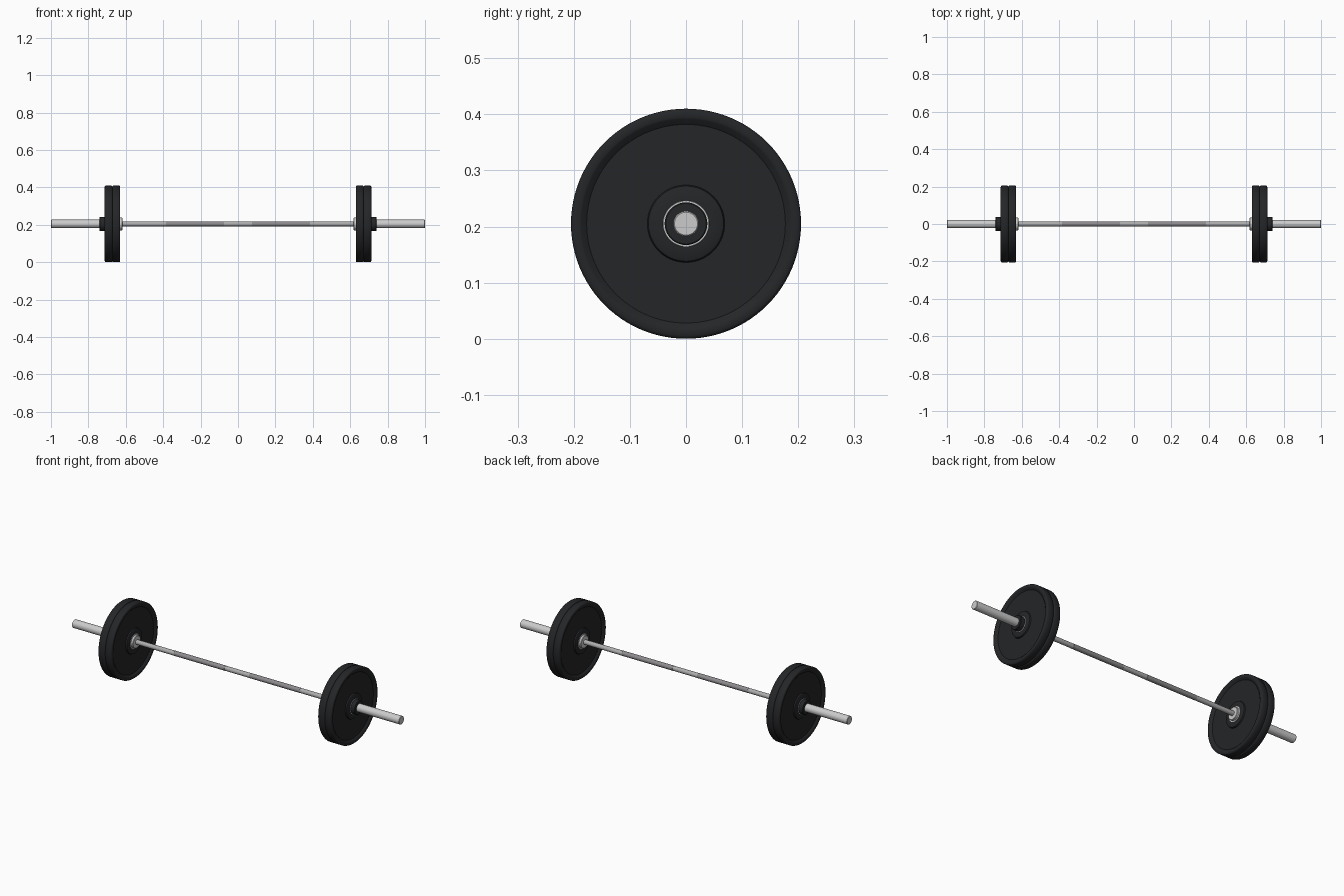
import bpy, bmesh, math
from mathutils import Matrix

if "Cube" in bpy.data.objects:
    bpy.data.objects.remove(bpy.data.objects["Cube"])

CZ = 0.205  # height of the bar axis = plate radius


def material(name, rgb):
    m = bpy.data.materials.new(name)
    m.diffuse_color = (*rgb, 1)
    m.use_nodes = True
    m.node_tree.nodes["Principled BSDF"].inputs["Base Color"].default_value = m.diffuse_color
    return m


RUBBER = material("black_rubber", (0.018, 0.019, 0.021))
STEEL = material("steel", (0.62, 0.62, 0.62))
BAR = material("bar_steel", (0.42, 0.42, 0.43))
KNURL = material("knurled_steel", (0.27, 0.26, 0.27))


def lathe(name, profile, mat, x=0.0, side=1, closed=False, segs=96):
    """Revolve (x, radius) points around the bar axis."""
    bm = bmesh.new()
    pts = [bm.verts.new((side * (x + px), 0, r)) for px, r in profile]
    edges = [bm.edges.new(p) for p in zip(pts, pts[1:])]
    if closed:
        edges.append(bm.edges.new((pts[-1], pts[0])))
    bmesh.ops.spin(bm, geom=pts + edges, cent=(0, 0, 0), axis=(1, 0, 0),
                   angle=2 * math.pi, steps=segs, use_duplicate=False)
    bmesh.ops.remove_doubles(bm, verts=bm.verts, dist=1e-5)
    bmesh.ops.recalc_face_normals(bm, faces=bm.faces)
    bmesh.ops.translate(bm, verts=bm.verts, vec=(0, 0, CZ))
    me = bpy.data.meshes.new(name)
    bm.to_mesh(me)
    bm.free()
    ob = bpy.data.objects.new(name, me)
    bpy.context.collection.objects.link(ob)
    me.materials.append(mat)
    bpy.ops.object.select_all(action='DESELECT')
    ob.select_set(True)
    bpy.context.view_layer.objects.active = ob
    bpy.ops.object.shade_smooth_by_angle(angle=math.radians(35))
    return ob


def rod(x0, x1, r, c):
    """Solid rod profile with chamfered ends."""
    return [(x0, 0), (x0, r - c), (x0 + c, r), (x1 - c, r), (x1, r - c), (x1, 0)]


def tube(x0, x1, ri, ro, c):
    """Ring profile with chamfered outer edges."""
    return [(x0, ri), (x0, ro - c), (x0 + c, ro), (x1 - c, ro), (x1, ro - c), (x1, ri)]


# Half plate profile: bore, hub, recessed web, rim, rounded tread
H = 0.0205
half = [(H, 0.040), (H, 0.064), (H - 0.002, 0.067), (H - 0.009, 0.069),
        (H - 0.009, 0.177), (H - 0.001, 0.187), (H, 0.189), (H, 0.199),
        (H - 0.002, 0.203), (H - 0.005, CZ)]
plate = half + [(-px, r) for px, r in reversed(half)]

# Shaft
lathe("shaft", rod(-0.63, 0.63, 0.0128, 0.001), BAR, segs=48)

for side, tag in ((1, "right"), (-1, "left")):
    # Knurled grip
    lathe("grip_" + tag, tube(0.075, 0.385, 0.012, 0.0133, 0.0004), KNURL, side=side, segs=48)
    # Loading sleeve and inner stop flange
    lathe("sleeve_" + tag, rod(0.62, 1.0, 0.0225, 0.002), STEEL, side=side, segs=64)
    lathe("stop_flange_" + tag, tube(0.618, 0.632, 0.012, 0.034, 0.002), STEEL,
          side=side, closed=True, segs=64)
    # Two plates with steel bushings
    for i, x in enumerate((0.651, 0.692)):
        lathe(f"plate_{tag}_{i}", plate, RUBBER, x, side, True)
        lathe(f"bushing_{tag}_{i}", tube(-H - 0.0005, H + 0.0005, 0.022, 0.041, 0.0005),
              STEEL, x, side, True, 64)
    # Locking collar
    lathe("lock_collar_" + tag, tube(0.713, 0.740, 0.022, 0.038, 0.002), RUBBER,
          side=side, closed=True, segs=64)
